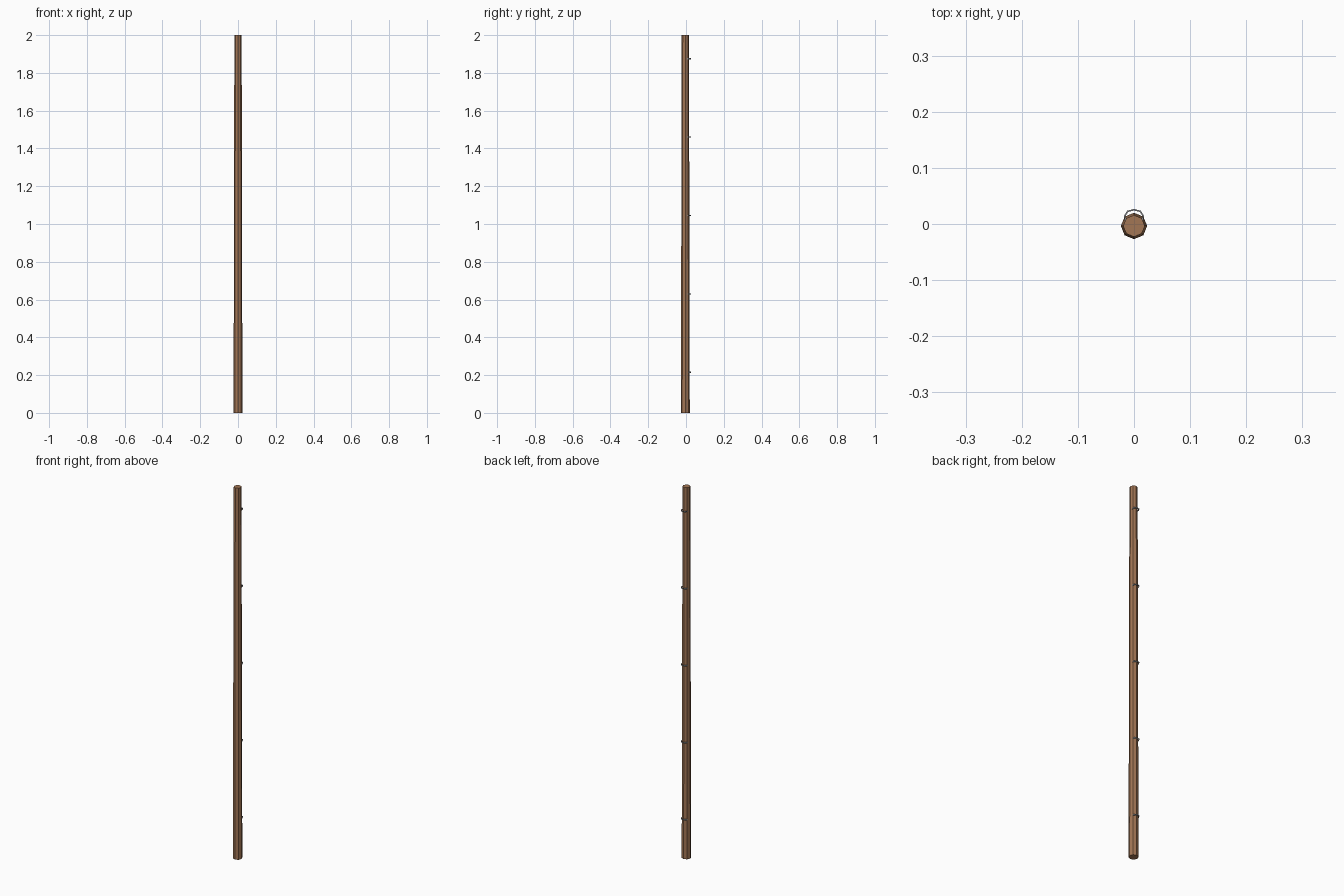
import bpy, bmesh, math

if "Cube" in bpy.data.objects:
    bpy.data.objects.remove(bpy.data.objects["Cube"])

POLE_Y = -0.0035


def material(name, color):
    m = bpy.data.materials.new(name)
    m.diffuse_color = (*color, 1)
    m.use_nodes = True
    m.node_tree.nodes["Principled BSDF"].inputs["Base Color"].default_value = m.diffuse_color
    return m


wood = material("wood", (0.36, 0.18, 0.09))
metal = material("metal", (0.25, 0.26, 0.27))

# Tapered eight-sided pole
bpy.ops.mesh.primitive_cone_add(vertices=8, radius1=0.0235, radius2=0.0193,
                                depth=2.0, location=(0, POLE_Y, 1.0))
pole = bpy.context.object
pole.name = "pole"
pole.data.materials.append(wood)

# Bent wire loops on the back of the pole
half = [(0.0150, 0.006), (0.0165, 0.014), (0.0115, 0.0225)]
path = [(-x, y) for x, y in half] + [(0, 0.0255)] + [(x, y) for x, y in reversed(half)]


def staple(name, z, thick=0.0028, height=0.006):
    bm = bmesh.new()
    rings = []
    for i, (x, y) in enumerate(path):
        ax, ay = path[max(i - 1, 0)]
        bx, by = path[min(i + 1, len(path) - 1)]
        length = math.hypot(bx - ax, by - ay)
        nx, ny = -(by - ay) / length, (bx - ax) / length
        rings.append([bm.verts.new((x + nx * s * thick / 2, y + ny * s * thick / 2,
                                    z + t * height / 2))
                      for s, t in ((-1, -1), (1, -1), (1, 1), (-1, 1))])
    for a, b in zip(rings, rings[1:]):
        for k in range(4):
            bm.faces.new((a[k], a[(k + 1) % 4], b[(k + 1) % 4], b[k]))
    bm.faces.new(rings[0])
    bm.faces.new(rings[-1])
    bmesh.ops.recalc_face_normals(bm, faces=bm.faces)
    me = bpy.data.meshes.new(name)
    bm.to_mesh(me)
    bm.free()
    me.materials.append(metal)
    bpy.context.collection.objects.link(bpy.data.objects.new(name, me))


for i in range(5):
    staple(f"wire_staple_{i + 1}", 0.215 + 0.415 * i)
